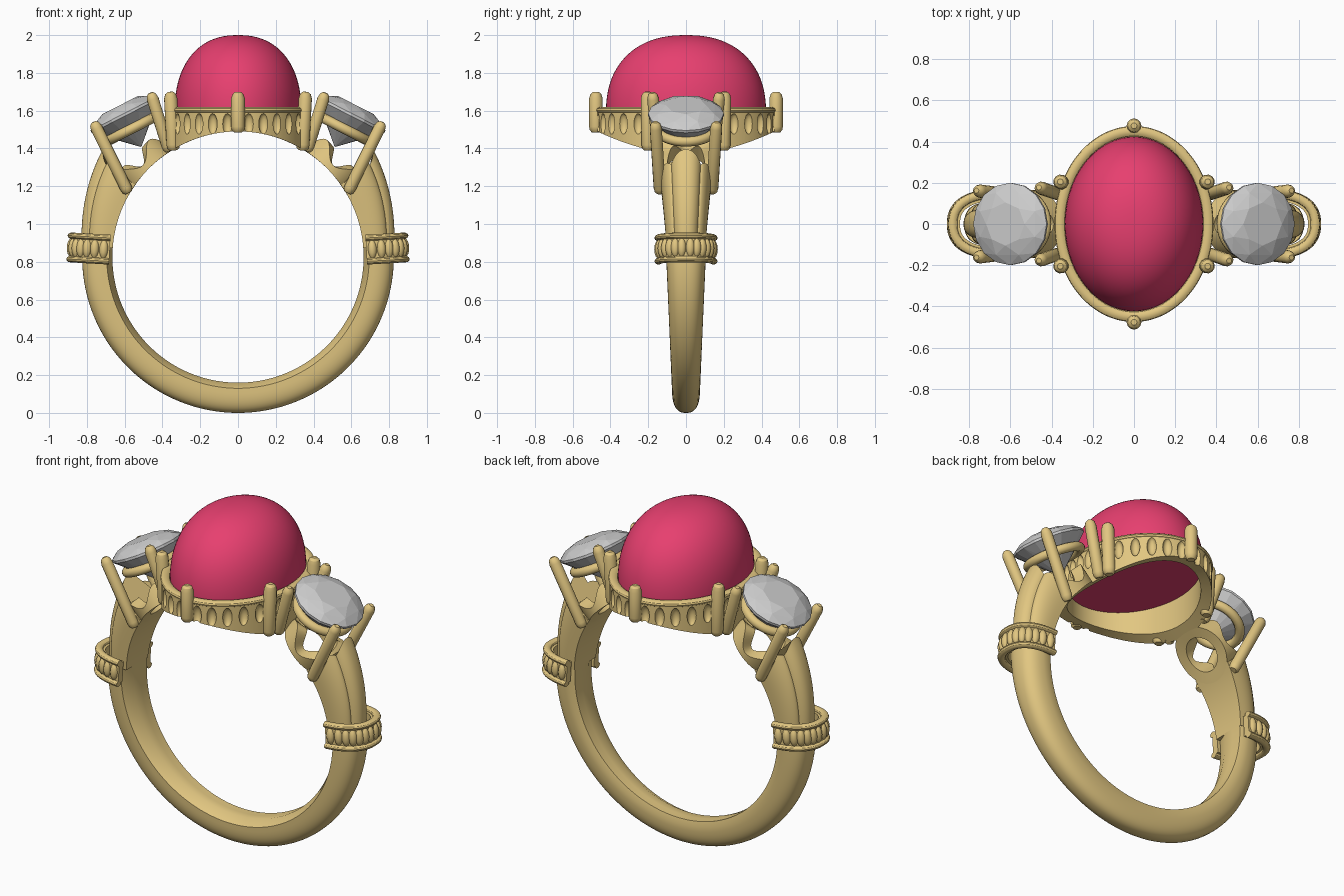
import bpy, bmesh
from math import sin, cos, pi, radians, sqrt, hypot
from mathutils import Matrix, Vector

if "Cube" in bpy.data.objects:
    bpy.data.objects.remove(bpy.data.objects["Cube"])

C, RI = 0.825, 0.665            # finger-hole centre height and radius


def material(name, rgb):
    m = bpy.data.materials.new(name)
    m.diffuse_color = (*rgb, 1)
    m.use_nodes = True
    m.node_tree.nodes["Principled BSDF"].inputs["Base Color"].default_value = m.diffuse_color
    return m


GOLD = material("gold", (0.76, 0.57, 0.22))
PINK = material("pink_stone", (0.80, 0.05, 0.16))


def finish(name, bm, mat=GOLD, mirror=False, smooth=True):
    bmesh.ops.recalc_face_normals(bm, faces=bm.faces)
    me = bpy.data.meshes.new(name)
    bm.to_mesh(me)
    bm.free()
    ob = bpy.data.objects.new(name, me)
    bpy.context.collection.objects.link(ob)
    if mat:
        me.materials.append(mat)
    if mirror:
        ob.modifiers.new("mirror", 'MIRROR').use_mirror_merge = False
    if smooth:
        smooth_list.append(ob)
    return ob


smooth_list = []


def loft(bm, fn, nu, nv, wrap=False, mat=Matrix()):
    """Skin closed sections fn(u, v); u wraps into a ring or is capped."""
    rows = [[bm.verts.new(mat @ Vector(fn(i / (nu if wrap else nu - 1), j / nv)))
             for j in range(nv)] for i in range(nu)]
    for i in range(nu if wrap else nu - 1):
        a, b = rows[i], rows[(i + 1) % nu]
        for j in range(nv):
            k = (j + 1) % nv
            bm.faces.new((a[j], a[k], b[k], b[j]))
    if not wrap:
        bm.faces.new(rows[0])
        bm.faces.new(rows[-1])


def ellipsoid(bm, mat, seg=12):
    bmesh.ops.create_uvsphere(bm, u_segments=seg, v_segments=8, radius=1, matrix=mat)


def prong(bm, p0, p1, r):
    p0, p1 = Vector(p0), Vector(p1)
    d = p1 - p0
    m = Matrix.Translation(p0) @ d.to_track_quat('Z', 'Y').to_matrix().to_4x4()
    L = d.length
    prof = [(0, .6), (.012, .9), (.03, 1), (L - .035, 1), (L - .012, .8), (L, .4)]

    def f(u, v):
        z, s = prof[round(u * 5)]
        return r * s * cos(2 * pi * v), r * s * sin(2 * pi * v), z
    loft(bm, f, 6, 12, mat=m)


def tube(bm, path, r, n, wrap, mat=Matrix(), rz=None):
    """Tube around a flat path: path(u) gives x, y, z, nx, ny."""
    def f(u, v):
        x, y, z, nx, ny = path(u)
        c, s = r * cos(2 * pi * v), (rz or r) * sin(2 * pi * v)
        return x + nx * c, y + ny * c, z + s
    loft(bm, f, n, 12, wrap, mat)


def oval(a, b, z):
    def p(u):
        t = 2 * pi * u
        n = Vector((cos(t) / a, sin(t) / b)).normalized()
        return a * cos(t), b * sin(t), z, n.x, n.y
    return p


def spow(x, e):
    return (1 if x >= 0 else -1) * abs(x) ** e


def on_ring(r, y, phi):
    return r * cos(phi), y, C + r * sin(phi)


# Shank: D section sweeping under the finger, from shoulder to shoulder
def shank(u, v):
    phi = radians(5 - 190 * u)
    w = 0.105 + 0.031 * min(0, sin(phi))
    k = round(v * 28)
    if k > 24:
        return on_ring(RI, w * (.9, .3, -.3)[min(k - 25, 2)], phi)
    a = -pi / 2 + pi * k / 24
    return on_ring(RI + .03 + .13 * spow(max(cos(a), 0), .75), w * spow(sin(a), .8), phi)


bm = bmesh.new()
loft(bm, shank, 97, 28)
finish("shank", bm)


# Fluted shoulders
def shoulder(u, v):
    k = round(v * 52)
    if k > 50:
        return on_ring(RI, 0, radians(4 + 31 * u))
    a = -pi / 2 + pi * k / 50
    lobe = abs(cos(2.5 * a))
    m = .88 + .12 * lobe ** .7
    phi = radians(4 + u * (31 + 3.5 * lobe * max(cos(a), 0)))
    w = .1 + .034 * u
    t = .165 + .085 * u ** 1.2
    return on_ring(RI + t * m * spow(max(cos(a), 0), .75), w * m * spow(sin(a), .85) / .97, phi)


bm = bmesh.new()
loft(bm, shoulder, 17, 52)
finish("fluted_shoulder", bm, mirror=True)

# Beaded collars
tilt = Matrix.Translation((0, 0, C)) @ Matrix.Rotation(radians(-3.3), 4, 'Y')


def collar_path(z, a=.205, b=.145):
    def p(u):
        t = pi * (u - .5)
        n = Vector((cos(t) / a, sin(t) / b)).normalized()
        return .68 + a * spow(max(cos(t), 0), .85), b * spow(sin(t), .85), z, n.x, n.y
    return p


bm = bmesh.new()
for z in (-.062, .062):
    tube(bm, collar_path(z), .022, 33, False, tilt, .017)


def sleeve(u, v):
    x, y, _, nx, ny = collar_path(0)(u)
    d, z = ((.005, -.06), (.005, .06), (-.035, .06), (-.035, -.06))[round(v * 4)]
    return x + nx * d, y + ny * d, z


loft(bm, sleeve, 33, 4, mat=tilt)
for i in range(14):
    x, y, _, nx, ny = collar_path(0)((i + .5) / 14)
    ellipsoid(bm, tilt @ Matrix.Translation((x, y, 0)) @ Matrix.Diagonal((.024, .024, .05, 1)))
finish("beaded_collar", bm, mirror=True)


# Oval setting: wall cut to the finger curve, with concave oval flutes
def wall(u, v):
    t = 2 * pi * u
    k = round(v * 4)
    a, b = ((.38, .47), (.32, .41))[k in (2, 3)]
    x, y = a * cos(t), b * sin(t)
    return x, y, 1.605 if k in (1, 2) else C + sqrt(RI ** 2 - x * x)


bm = bmesh.new()
loft(bm, wall, 128, 4, wrap=True)
setting = finish("oval_setting", bm)
bm = bmesh.new()
angles = []
for lo, hi in ((24, 90), (90, 156), (156, 204), (204, 270), (270, 336), (336, 384)):
    n, pad = 5, 8.5 if hi - lo > 50 else 8
    angles += [radians(lo + pad + (hi - lo - 2 * pad) * i / (n - 1)) for i in range(n)]
for t in angles:
    x, y, z, nx, ny = oval(.385, .475, 1.53)(t / (2 * pi))
    rot = Vector((nx, ny, 0)).to_track_quat('X', 'Z').to_matrix().to_4x4()
    ellipsoid(bm, Matrix.Translation((x, y, z)) @ rot @ Matrix.Diagonal((.03, .027, .056, 1)), 16)
cutter = finish("flute_cutter", bm, smooth=False)
cutter.hide_render = True
mod = setting.modifiers.new("flutes", 'BOOLEAN')
mod.operation, mod.object, mod.solver = 'DIFFERENCE', cutter, 'EXACT'
bpy.context.view_layer.objects.active = setting
bpy.ops.object.modifier_apply(modifier=mod.name)
bpy.data.objects.remove(cutter)

# Rim and prongs of the oval setting
bm = bmesh.new()
tube(bm, oval(.36, .45, 1.602), .026, 96, True, rz=.018)
finish("setting_rim", bm)
bm = bmesh.new()
for s in (-1, 1):
    prong(bm, (0, s * .477, 1.485), (0, s * .477, 1.7), .036)
    for q in (-1, 1):
        prong(bm, (q * .342, s * .2, 1.39), (q * .358, s * .205, 1.7), .036)
finish("setting_prongs", bm)


# Cabochon centre stone
def cabochon(u, v):
    a = u * pi / 2 * .985
    s, h = cos(a) ** (2 / 2.3), sin(a) ** (2 / 2.3)
    return .336 * s * cos(2 * pi * v), .424 * s * sin(2 * pi * v), 1.585 + .415 * h


bm = bmesh.new()
loft(bm, cabochon, 28, 72)
finish("centre_stone", bm, PINK)

# Side stones: brilliant cut from stacked rings of points
gem = Matrix.Translation((.6, 0, 1.58)) @ Matrix.Rotation(radians(27), 4, 'Y')
bm = bmesh.new()
for r, z, n, off in ((.105, .055, 8, 0), (.162, .034, 8, .5), (.2, .006, 16, 0),
                     (.2, -.008, 16, 0), (.11, -.095, 8, .5), (.004, -.19, 8, 0)):
    for i in range(n):
        t = 2 * pi * (i + off) / n
        bm.verts.new(gem @ Vector((r * cos(t), r * sin(t), z)))
bmesh.ops.convex_hull(bm, input=bm.verts)
bmesh.ops.dissolve_limit(bm, angle_limit=.01, verts=bm.verts, edges=bm.edges)
finish("side_stone", bm, None, mirror=True, smooth=False)

# Side settings: gallery ring, saddle-shaped base ring and four prongs
bm = bmesh.new()
tube(bm, oval(.15, .15, -.085), .026, 48, True, gem)
finish("gallery_ring", bm, mirror=True)

base = Matrix.Translation((0, 0, C)) @ Matrix.Rotation(radians(46), 4, 'Y')


def saddle(u, v):
    t = 2 * pi * u
    k = round(v * 4)
    r = .1 if k in (2, 3) else .165
    x, y = r * cos(t), r * sin(t)
    return x, y, .735 - .035 * cos(4 * t) if k in (1, 2) else sqrt(RI ** 2 - x * x)


bm = bmesh.new()
loft(bm, saddle, 64, 4, wrap=True, mat=base)
finish("side_base_ring", bm, mirror=True)
bm = bmesh.new()
for s in (-1, 1):
    prong(bm, (.58, s * .138, 1.165), (.765, s * .162, 1.54), .032)
    prong(bm, (.365, s * .145, 1.385), (.462, s * .178, 1.695), .032)
finish("side_prongs", bm, mirror=True)

# Smooth shading with crisp creases
bpy.ops.object.select_all(action='DESELECT')
for ob in smooth_list:
    ob.select_set(True)
bpy.context.view_layer.objects.active = smooth_list[0]
bpy.ops.object.shade_smooth_by_angle(angle=radians(32))
